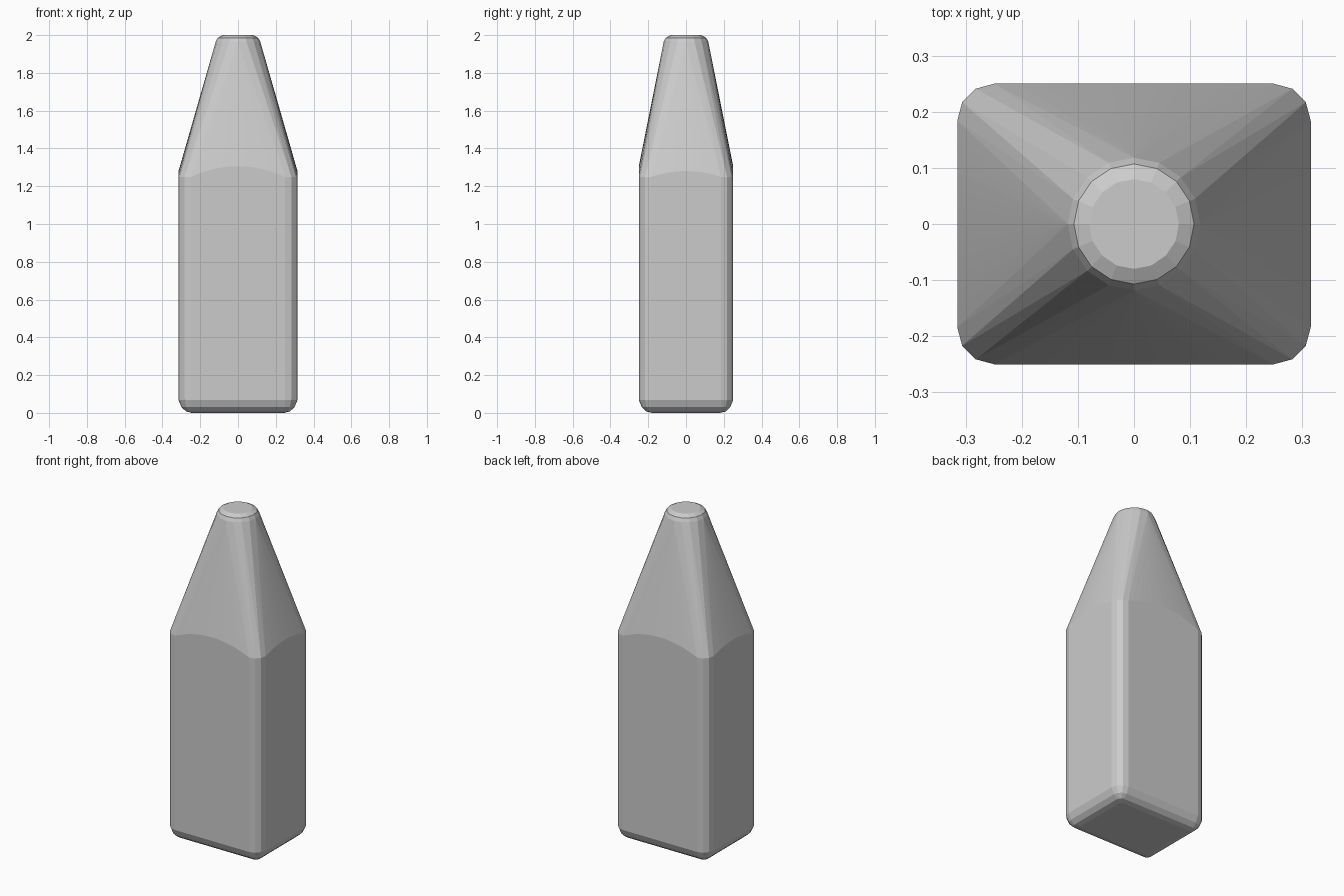
import bpy, bmesh
from math import sin, cos, pi, radians

if "Cube" in bpy.data.objects:
    bpy.data.objects.remove(bpy.data.objects["Cube"])

W, D, R = 0.315, 0.25, 0.066   # half width, half depth, corner radius
pts = []

def rounded_rect(inset, z):
    # rectangle with three-segment rounded corners
    r = max(R - inset, 0.012)
    for sx in (-1, 1):
        for sy in (-1, 1):
            for k in range(4):
                a = k * pi / 6
                pts.append((sx * (W - inset - r + r * cos(a)),
                            sy * (D - inset - r + r * sin(a)), z))

# rounded foot and straight body up to the shoulder corners
for inset, z in ((0.07, 0), (0.04, 0.008), (0.016, 0.03), (0, 0.068), (0, 1.25)):
    rounded_rect(inset, z)

# arched shoulder lines on the four faces
for s in (-1, 1):
    for k in range(-5, 6):
        t = k / 6
        pts.append((t * (W - R), s * D, 1.25 + 0.056 * (1 - t * t)))
        pts.append((s * W, t * (D - R), 1.25 + 0.03 * (1 - t * t)))

# small round cap at the tip
for r, z in ((0.118, 1.965), (0.107, 1.986), (0.08, 2.0)):
    for k in range(16):
        a = 2 * pi * k / 16
        pts.append((r * cos(a), r * sin(a), z))

# wrap everything in one tight skin
bm = bmesh.new()
for p in pts:
    bm.verts.new(p)
bmesh.ops.convex_hull(bm, input=bm.verts[:])
bmesh.ops.delete(bm, geom=[v for v in bm.verts if not v.link_faces], context='VERTS')
bmesh.ops.dissolve_limit(bm, angle_limit=radians(0.5), verts=bm.verts[:], edges=bm.edges[:])
bmesh.ops.recalc_face_normals(bm, faces=bm.faces[:])
mesh = bpy.data.meshes.new("tapered_body")
bm.to_mesh(mesh)
bm.free()
body = bpy.data.objects.new("tapered_body", mesh)
bpy.context.collection.objects.link(body)
